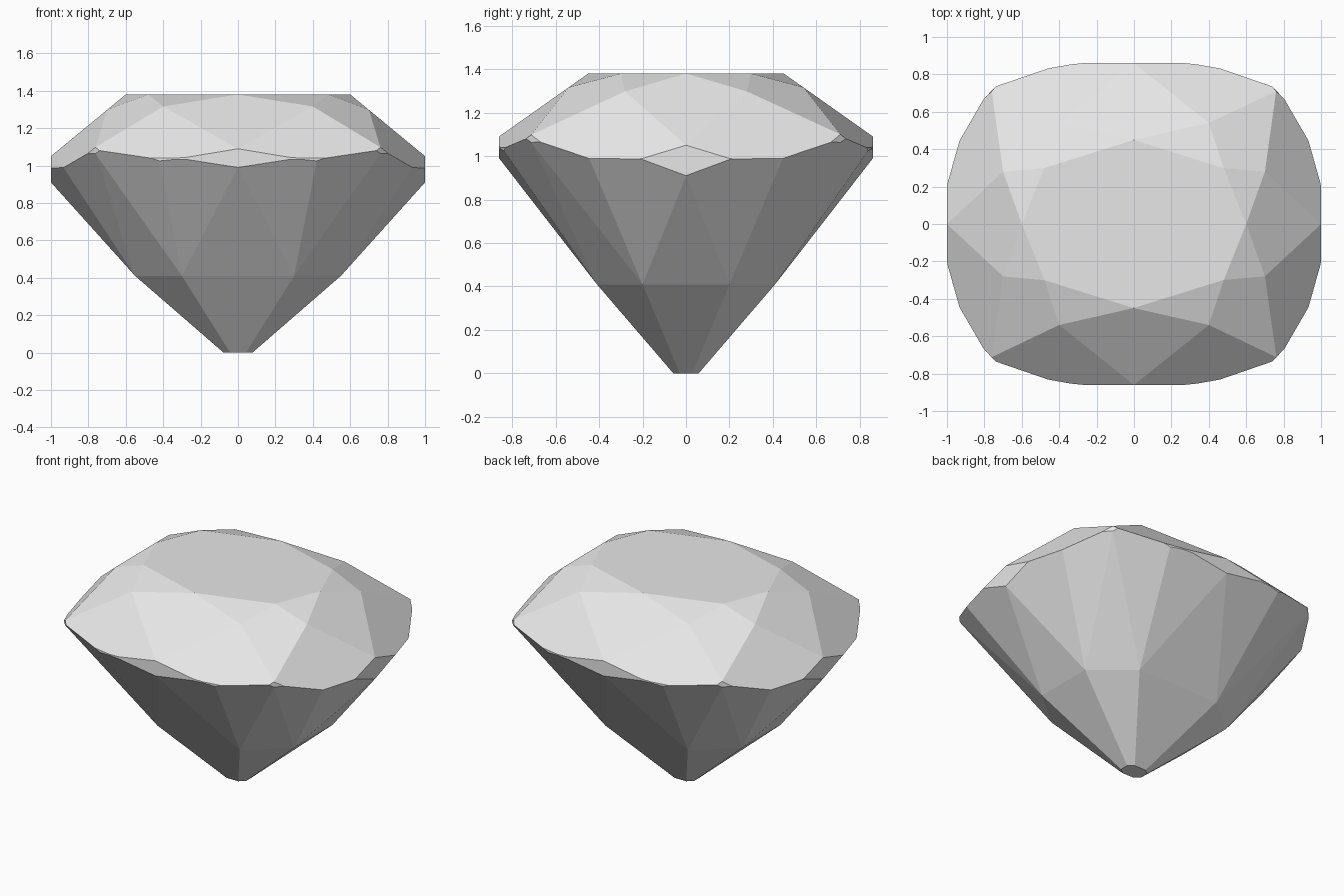
import bpy
import bmesh
from mathutils import Vector

cube = bpy.data.objects.get("Cube")
if cube:
    bpy.data.objects.remove(cube, do_unlink=True)

HEIGHT = 1.38
CENTRE = Vector((0, 0, 0.9))

# Quarter of the cushion outline, from the left side round to the back
quarter = [(1, 0.2), (0.965, 0.4), (0.9, 0.54), (0.83, 0.64),
           (0.74, 0.735), (0.55, 0.815), (0.34, 0.853), (0.27, 0.86)]
half = quarter + [(-x, y) for x, y in reversed(quarter)]
outline = half + [(-x, -y) for x, y in half]

# Crown meeting points
table_side, table_corner, table_back = (0.6, 0, HEIGHT), (0.48, 0.3, HEIGHT), (0, 0.45, HEIGHT)
star_back, star_side = (0.4, 0.54, 1.316), (0.7, 0.28, 1.2975)
rim_back, rim_corner, rim_side = (0, 0.86, 1.09), (0.76, 0.71, 1.1), (1, 0, 1.05)

# Pavilion meeting points
waist_back, waist_side = (0.3, 0.41, 0.41), (0.55, 0.2, 0.41)
low_back, low_corner, low_side = (0, 0.86, 0.99), (0.76, 0.71, 1.06), (1, 0, 0.91)
mid_back, mid_side = (0.42, 0.835, 1.02), (0.94, 0.45, 1.0)
apex = (0, 0, -0.067)


def flip(p, sx, sy):
    return Vector((p[0] * sx, p[1] * sy, p[2]))


# Each facet is a plane through three meeting points
facets = [
    # bezels
    (star_back, flip(star_back, -1, 1), rim_back),
    (star_side, flip(star_side, 1, -1), rim_side),
    (star_back, star_side, rim_corner),
    # stars
    (table_back, table_corner, star_back),
    (table_corner, table_side, star_side),
    # upper girdle facets
    (rim_back, star_back, rim_corner),
    (rim_side, star_side, rim_corner),
    # pavilion mains
    (waist_back, flip(waist_back, -1, 1), low_back),
    (waist_side, flip(waist_side, 1, -1), low_side),
    (waist_back, waist_side, low_corner),
    # lower girdle facets
    (waist_back, low_back, mid_back),
    (waist_back, mid_back, low_corner),
    (waist_side, mid_side, low_corner),
    (waist_side, low_side, mid_side),
    # facets down to the culet
    (waist_back, flip(waist_back, -1, 1), apex),
    (waist_side, flip(waist_side, 1, -1), apex),
    (waist_back, waist_side, apex),
]

# Rough stone: a prism of the girdle outline
bm = bmesh.new()
base = bm.faces.new([bm.verts.new((x, y, 0)) for x, y in outline])
top = bmesh.ops.extrude_face_region(bm, geom=[base], use_keep_orig=True)["geom"]
bmesh.ops.translate(bm, vec=(0, 0, HEIGHT),
                    verts=[v for v in top if isinstance(v, bmesh.types.BMVert)])


def cut(a, b, c):
    """Grind one flat facet, keeping the side that holds the centre."""
    normal = (b - a).cross(c - a).normalized()
    if normal.dot(CENTRE - a) > 0:
        normal.negate()
    bmesh.ops.bisect_plane(bm, geom=bm.verts[:] + bm.edges[:] + bm.faces[:], dist=0.0001,
                           plane_co=a, plane_no=normal, clear_outer=True)
    rim = [e for e in bm.edges if e.is_boundary]
    if rim:
        bmesh.ops.holes_fill(bm, edges=rim, sides=0)


done = set()
for facet in facets:
    for sx in (1, -1):
        for sy in (1, -1):
            points = [flip(p, sx, sy) for p in facet]
            key = frozenset(tuple(round(k, 3) + 0.0 for k in p) for p in points)
            if key not in done:
                done.add(key)
                cut(*points)

bmesh.ops.remove_doubles(bm, verts=bm.verts[:], dist=0.004)
bmesh.ops.recalc_face_normals(bm, faces=bm.faces[:])
mesh = bpy.data.meshes.new("cut_gemstone")
bm.to_mesh(mesh)
bm.free()
gem = bpy.data.objects.new("cut_gemstone", mesh)
bpy.context.collection.objects.link(gem)

# Pale grey stone
stone = bpy.data.materials.new("pale_grey")
stone.use_nodes = True
colour = (0.8, 0.8, 0.8, 1)
stone.diffuse_color = colour
stone.node_tree.nodes["Principled BSDF"].inputs["Base Color"].default_value = colour
mesh.materials.append(stone)
